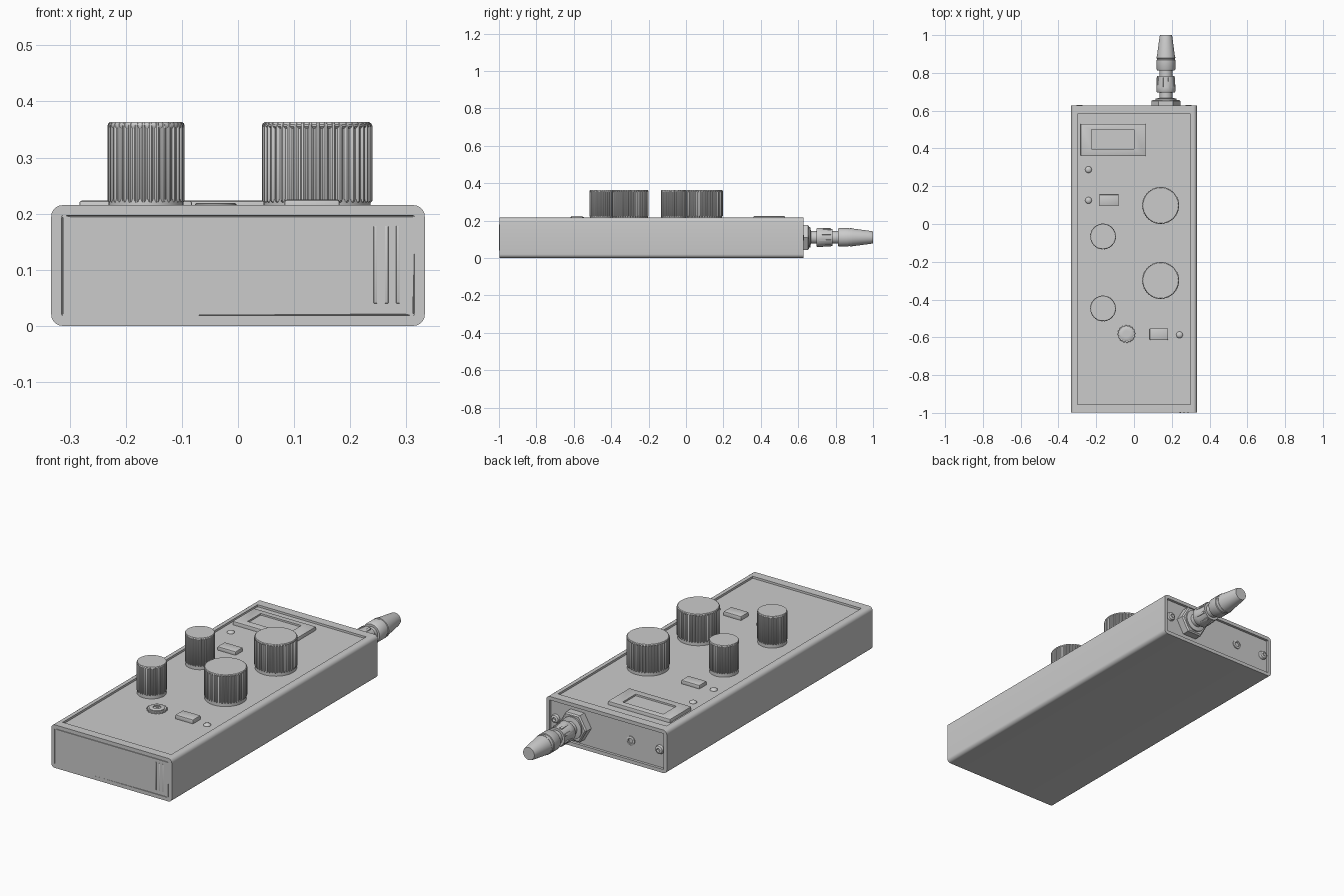
import bpy, bmesh, math
from mathutils import Matrix, Vector

if "Cube" in bpy.data.objects:
    bpy.data.objects.remove(bpy.data.objects["Cube"])

PANEL_Z = 0.205          # floor of the recessed top panel
BACK_Y, FRONT_Y = 0.627, -0.998


def finish(bm, name, matrix=None, angle=35):
    if matrix:
        bm.transform(matrix)
    bmesh.ops.recalc_face_normals(bm, faces=bm.faces)
    me = bpy.data.meshes.new(name)
    bm.to_mesh(me)
    bm.free()
    ob = bpy.data.objects.new(name, me)
    bpy.context.collection.objects.link(ob)
    bpy.ops.object.select_all(action='DESELECT')
    ob.select_set(True)
    bpy.context.view_layer.objects.active = ob
    bpy.ops.object.shade_smooth_by_angle(angle=math.radians(angle))
    return ob


def place(x, y, z, to_back=False):
    m = Matrix.Translation((x, y, z))
    return m @ Matrix.Rotation(-math.pi / 2, 4, 'X') if to_back else m


def bridge(bm, rings):
    n = len(rings[0])
    for a, b in zip(rings, rings[1:]):
        for i in range(n):
            j = (i + 1) % n
            bm.faces.new((a[i], a[j], b[j], b[i]))
    bm.faces.new(rings[0])
    bm.faces.new(rings[-1])


def lathe(name, profile, matrix, n=40, flute=None):
    """Spin (radius, height) pairs; flute(i) scales the radius per side."""
    bm = bmesh.new()
    rings = []
    for r, h in profile:
        ring = []
        for i in range(n):
            a = 2 * math.pi * i / n
            k = r * (flute(i) if flute else 1)
            ring.append(bm.verts.new((k * math.cos(a), k * math.sin(a), h)))
        rings.append(ring)
    bridge(bm, rings)
    return finish(bm, name, matrix)


def box(name, x0, x1, y0, y1, z0, z1, bevel=0.004):
    bm = bmesh.new()
    bmesh.ops.create_cube(bm, size=1)
    for v in bm.verts:
        v.co = Vector(((x0 + x1) / 2 + v.co.x * (x1 - x0),
                       (y0 + y1) / 2 + v.co.y * (y1 - y0),
                       (z0 + z1) / 2 + v.co.z * (z1 - z0)))
    if bevel:
        bmesh.ops.bevel(bm, geom=bm.edges[:], offset=bevel, segments=2,
                        profile=0.5, affect='EDGES')
    return finish(bm, name)


def inset(bm, face, thickness, depth=0.0):
    bmesh.ops.inset_region(bm, faces=[face], thickness=thickness, depth=depth,
                           use_even_offset=True)


# Case: rounded section run along y, with recessed top and end panels
def build_case():
    bm = bmesh.new()
    w, h, r = 0.333, 0.215, 0.02
    section = []
    for cx, cz, start in ((w - r, h - r, 0), (r - w, h - r, 90),
                          (r - w, r, 180), (w - r, r, 270)):
        for i in range(7):
            a = math.radians(start + i * 15)
            section.append((cx + r * math.cos(a), cz + r * math.sin(a)))
    bridge(bm, [[bm.verts.new((x, y, z)) for x, z in section]
                for y in (FRONT_Y, BACK_Y)])
    bmesh.ops.recalc_face_normals(bm, faces=bm.faces)
    top = max((f for f in bm.faces if f.normal.z > 0.99), key=lambda f: f.calc_area())
    back = next(f for f in bm.faces if f.normal.y > 0.99)
    front = next(f for f in bm.faces if f.normal.y < -0.99)
    # top panel
    inset(bm, top, 0.01)
    for v in top.verts:
        v.co.x = math.copysign(0.3, v.co.x)
        v.co.y = 0.583 if v.co.y > 0 else -0.955
    inset(bm, top, 0.0005, PANEL_Z - h)
    # back panel, sunk
    inset(bm, back, 0.018)
    inset(bm, back, 0.0005, -0.012)
    # front panel, flush inside a thin groove
    inset(bm, front, 0.0185)
    inset(bm, front, 0.0004, -0.004)
    inset(bm, front, 0.0015)
    inset(bm, front, 0.0004, 0.004)
    finish(bm, "case")


build_case()

# Thumb ribs on the front panel
for i in range(3):
    x = 0.245 + 0.02 * i
    box(f"front_rib_{i + 1}", x - 0.003, x + 0.003, -1.0, -0.99, 0.04, 0.178, 0.0008)


# Fluted knobs
def knob(name, x, y, r, flutes):
    lathe(name + "_collar", [(r * 0.97, 0), (r * 0.97, 0.02)],
          place(x, y, PANEL_Z), 48)
    lathe(name, [(r * 0.96, 0.014), (r, 0.018), (r, 0.152), (r * 0.975, 0.157)],
          place(x, y, PANEL_Z), flutes * 4,
          lambda i: 1.0 if i % 4 < 2 else 0.955)
    lathe(name + "_cap", [(r * 0.9, 0.14), (r * 0.985, 0.15), (r * 0.985, 0.154),
                          (r * 0.95, 0.158)], place(x, y, PANEL_Z), 64)


for i, y in enumerate((0.098, -0.299)):
    knob(f"large_knob_{i + 1}", 0.141, y, 0.0985, 44)
for i, y in enumerate((-0.066, -0.447)):
    knob(f"small_knob_{i + 1}", -0.164, y, 0.0687, 34)


# Display bezel with sunken window
def build_display():
    bm = bmesh.new()
    rect = ((-0.283, 0.36), (0.061, 0.36), (0.061, 0.53), (-0.283, 0.53))
    bridge(bm, [[bm.verts.new((x, y, z)) for x, y in rect]
                for z in (PANEL_Z - 0.003, 0.223)])
    bmesh.ops.recalc_face_normals(bm, faces=bm.faces)
    edges = [e for e in bm.edges if sum(v.co.z for v in e.verts) > 0.44
             or abs(e.verts[0].co.z - e.verts[1].co.z) > 0.01]
    bmesh.ops.bevel(bm, geom=edges, offset=0.004, segments=2, profile=0.5,
                    affect='EDGES')
    top = max((f for f in bm.faces if f.normal.z > 0.99), key=lambda f: f.calc_area())
    inset(bm, top, 0.02)
    # the inset loop is squared up around the window
    for v in top.verts:
        v.co.x = -0.225 if v.co.x < -0.111 else 0.0
        v.co.y = 0.397 if v.co.y < 0.445 else 0.50
    bmesh.ops.remove_doubles(bm, verts=list(top.verts), dist=0.0001)
    window = max((f for f in bm.faces if f.normal.z > 0.99 and
                  all(-0.23 < v.co.x < 0.01 for v in f.verts)),
                 key=lambda f: f.calc_area())
    inset(bm, window, 0.0005, -0.008)
    finish(bm, "display_bezel")


build_display()

# Push buttons and indicator lights
box("upper_button", -0.183, -0.082, 0.098, 0.156, PANEL_Z - 0.005, 0.223)
box("lower_button", 0.083, 0.181, -0.614, -0.553, PANEL_Z - 0.005, 0.225)
for i, (x, y) in enumerate(((-0.241, 0.288), (-0.241, 0.125), (0.241, -0.587))):
    dome = [(0.0175 * math.cos(a), 0.01 * math.sin(a))
            for a in (math.radians(d) for d in (0, 20, 40, 60, 80))]
    lathe(f"indicator_light_{i + 1}", [(0.0175, -0.003)] + dome,
          place(x, y, PANEL_Z), 24)

# Top socket: notched ring nut with a stepped hole
lathe("socket_ring", [(0.047, -0.003), (0.047, 0.006), (0.045, 0.008)],
      place(-0.04, -0.582, PANEL_Z), 64, lambda i: 1.0 if i % 4 < 2 else 0.93)
lathe("socket_barrel", [(0.037, 0.0), (0.037, 0.012), (0.034, 0.014), (0.018, 0.014),
                        (0.018, 0.009), (0.008, 0.009), (0.008, 0.003)],
      place(-0.04, -0.582, PANEL_Z), 32)

# Back panel screws (domed, with a cross recess shown as slot bars) and small jack
PZ = BACK_Y - 0.012
for side, x in (("right", 0.288), ("left", -0.288)):
    lathe(f"back_screw_{side}", [(0.022, -0.002), (0.022, 0.005), (0.019, 0.012),
                                 (0.011, 0.016), (0.009, 0.016), (0.006, 0.008)],
          place(x, PZ, 0.108, True), 24)
lathe("back_jack", [(0.022, -0.002), (0.022, 0.005), (0.019, 0.007), (0.013, 0.007),
                    (0.012, 0.001)], place(-0.127, PZ, 0.108, True), 28)

# Cable connector on the back: hex nut, collar, plug and tapered boot
CX, CZ = 0.169, 0.11
lathe("connector_nut", [(0.077, -0.002), (0.077, 0.036), (0.07, 0.042)],
      place(CX, PZ, CZ, True), 6)
axis = place(CX, 0, CZ, True)
lathe("connector_shaft", [(0.055, 0.65), (0.055, 0.664), (0.034, 0.668), (0.034, 0.90)],
      axis)
lathe("locking_collar", [(0.034, 0.697), (0.047, 0.697), (0.051, 0.703), (0.051, 0.725),
                         (0.046, 0.765), (0.046, 0.783), (0.034, 0.783)], axis)
lathe("plug_body", [(0.034, 0.812), (0.045, 0.812), (0.050, 0.82), (0.050, 0.868),
                    (0.047, 0.870), (0.047, 0.876), (0.050, 0.878), (0.049, 0.888)], axis)
lathe("strain_boot", [(0.048, 0.885), (0.034, 0.99), (0.031, 1.0)], axis)
# raised grips around the collar
for i in range(8):
    a = math.pi * (2 * i + 1) / 8
    g = box(f"collar_grip_{i + 1}", -0.006, 0.006, 0.71, 0.775, 0.04, 0.051, 0.0015)
    g.data.transform(place(CX, 0, CZ) @ Matrix.Rotation(a, 4, 'Y'))
